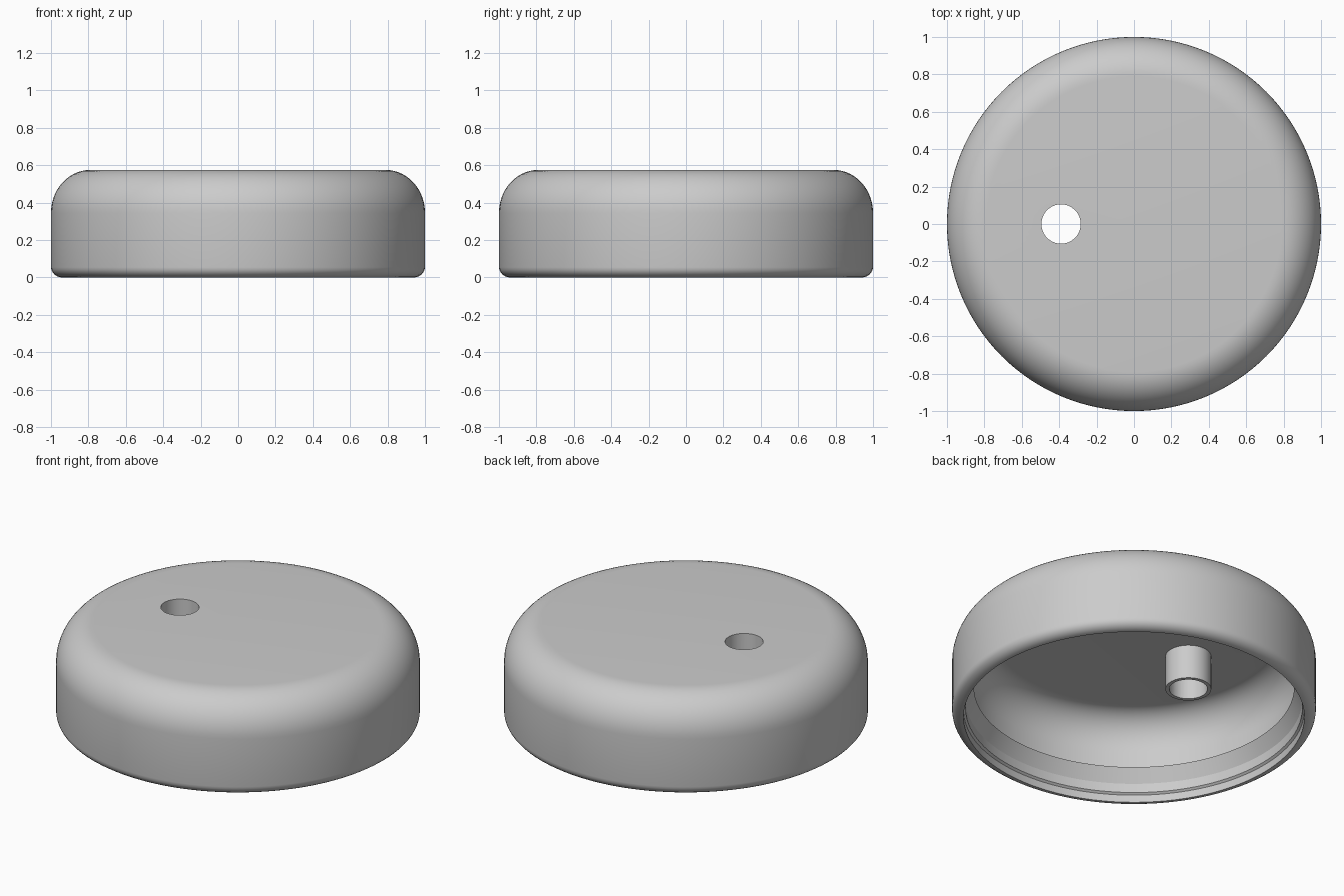
import bpy, bmesh
from math import sin, cos, pi, radians

if "Cube" in bpy.data.objects:
    bpy.data.objects.remove(bpy.data.objects["Cube"])

SEG = 128
HOLE_X = -0.39


def arc(cx, cz, rx, rz, a0, a1, n):
    """Points on an elliptical arc, angles in degrees."""
    return [(cx + rx * cos(radians(a0 + (a1 - a0) * i / n)),
             cz + rz * sin(radians(a0 + (a1 - a0) * i / n))) for i in range(n + 1)]


def lathe(name, profile, seg=SEG):
    """Revolve a profile that starts and ends on the z axis."""
    bm = bmesh.new()
    rings = []
    for r, z in profile:
        if r < 1e-6:
            rings.append([bm.verts.new((0, 0, z))])
        else:
            rings.append([bm.verts.new((r * cos(2 * pi * i / seg), r * sin(2 * pi * i / seg), z))
                          for i in range(seg)])
    for a, b in zip(rings, rings[1:]):
        for i in range(seg):
            j = (i + 1) % seg
            quad = [a[i % len(a)], a[j % len(a)], b[j % len(b)], b[i % len(b)]]
            bm.faces.new(list(dict.fromkeys(quad)))
    bmesh.ops.recalc_face_normals(bm, faces=bm.faces)
    me = bpy.data.meshes.new(name)
    bm.to_mesh(me)
    bm.free()
    ob = bpy.data.objects.new(name, me)
    bpy.context.collection.objects.link(ob)
    return ob


def rod(name, radius, z0, z1):
    ob = lathe(name, [(0, z0), (radius, z0), (radius, z1), (0, z1)], 64)
    ob.location.x = HOLE_X
    ob.hide_render = True
    ob.hide_set(True)
    return ob


# Cap shell: outer skin from the top down, stepped rim, then inner skin back up
outer = [(0, 0.575)] + arc(0.79, 0.345, 0.21, 0.23, 90, 0, 14)
foot = arc(0.937, 0.055, 0.063, 0.055, 0, -90, 6)
rim = [(0.937, 0.045), (0.925, 0.055), (0.925, 0.11), (0.88, 0.19), (0.945, 0.20)]
inner = arc(0.775, 0.32, 0.17, 0.208, 0, 90, 14) + [(0, 0.528)]
cap = lathe("cap", outer + foot + rim + inner)

# Hollow spigot under the off-centre hole
for op, helper in (("UNION", rod("spigot_body", 0.126, 0.322, 0.55)),
                   ("DIFFERENCE", rod("spigot_bore", 0.105, 0.2, 0.7))):
    mod = cap.modifiers.new(helper.name, "BOOLEAN")
    mod.operation = op
    mod.solver = "EXACT"
    mod.object = helper

# Bake the cuts, then shade smooth with sharp edges kept
bpy.context.view_layer.objects.active = cap
cap.select_set(True)
for mod in list(cap.modifiers):
    bpy.ops.object.modifier_apply(modifier=mod.name)
for name in ("spigot_body", "spigot_bore"):
    bpy.data.objects.remove(bpy.data.objects[name])
bpy.ops.object.shade_smooth_by_angle(angle=radians(25))
